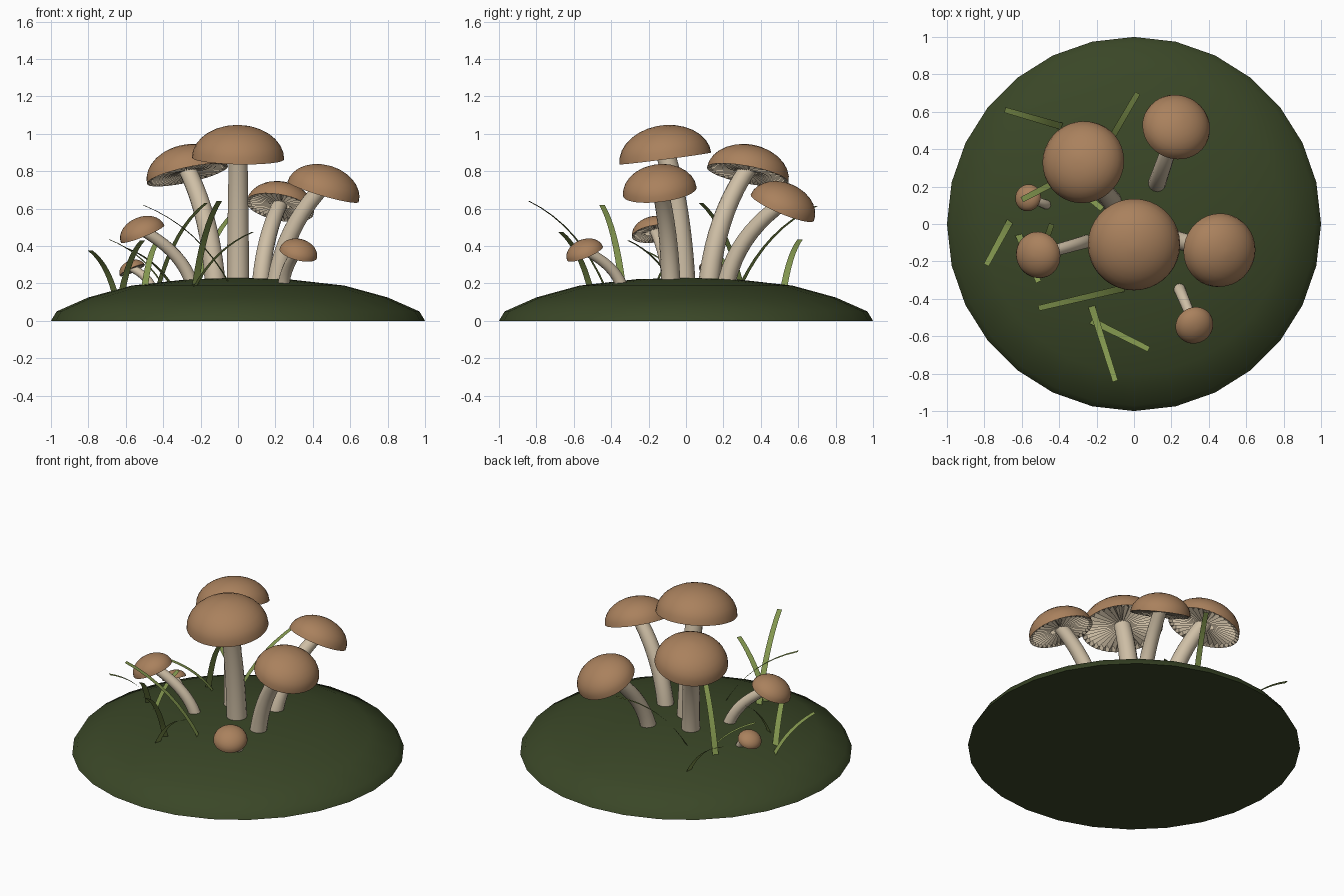
import bpy, bmesh, math
from mathutils import Vector

cube = bpy.data.objects.get("Cube")
if cube:
    bpy.data.objects.remove(cube, do_unlink=True)


def make_material(name, rgb):
    mat = bpy.data.materials.new(name)
    mat.use_nodes = True
    mat.diffuse_color = (*rgb, 1)
    mat.node_tree.nodes["Principled BSDF"].inputs["Base Color"].default_value = (*rgb, 1)
    return mat


MOSS = make_material("moss green", (0.042, 0.062, 0.02))
TAN = make_material("cap brown", (0.40, 0.22, 0.11))
CREAM = make_material("stem cream", (0.62, 0.52, 0.38))
GRASS = make_material("grass green", (0.22, 0.30, 0.075))


def finish(name, bm, materials, smooth_angle=50):
    mesh = bpy.data.meshes.new(name)
    bm.to_mesh(mesh)
    bm.free()
    for mat in materials:
        mesh.materials.append(mat)
    obj = bpy.data.objects.new(name, mesh)
    bpy.context.collection.objects.link(obj)
    bpy.ops.object.select_all(action="DESELECT")
    obj.select_set(True)
    bpy.context.view_layer.objects.active = obj
    bpy.ops.object.shade_smooth_by_angle(angle=math.radians(smooth_angle))
    return obj


def ring(bm, radius, heights, count):
    """Circle of vertices; heights repeat around it."""
    return [bm.verts.new((radius * math.sin(a), radius * math.cos(a), heights[i % len(heights)]))
            for i in range(count) for a in [math.tau * i / count]]


def bridge(bm, low, high, index=0):
    n = len(low)
    for i in range(n):
        j = (i + 1) % n
        bm.faces.new((low[i], low[j], high[j], high[i])).material_index = index


def fan(bm, loop, height, index=0):
    tip = bm.verts.new((0, 0, height))
    for i, v in enumerate(loop):
        bm.faces.new((v, loop[(i + 1) % len(loop)], tip)).material_index = index


def bezier(a, b, c, t):
    return a * (1 - t) ** 2 + b * 2 * t * (1 - t) + c * t * t


def build_mound():
    profile = [(1, 0), (0.97, 0.05), (0.8, 0.125), (0.57, 0.188), (0.27, 0.222)]
    bm = bmesh.new()
    rings = [ring(bm, r, [z], 28) for r, z in profile]
    for low, high in zip(rings, rings[1:]):
        bridge(bm, low, high)
    fan(bm, rings[-1], 0.23)
    bm.faces.new(rings[0])
    bmesh.ops.recalc_face_normals(bm, faces=bm.faces)
    finish("moss_mound", bm, [MOSS])


def build_cap(name, centre, normal, radius):
    bm = bmesh.new()
    # Domed top
    angles = [math.radians(a) for a in range(0, 90, 12)]
    rings = [ring(bm, radius * math.cos(a), [0.72 * radius * math.sin(a)], 36) for a in angles]
    for low, high in zip(rings, rings[1:]):
        bridge(bm, low, high)
    fan(bm, rings[-1], 0.72 * radius)
    # Pleated gills underneath
    outer = ring(bm, radius * 0.995, [0], 72)
    middle = ring(bm, radius * 0.9, [0.0, 0.13 * radius], 72)
    inner = ring(bm, radius * 0.22, [0.06 * radius, 0.13 * radius], 72)
    bridge(bm, outer, middle, 1)
    bridge(bm, middle, inner, 1)
    fan(bm, inner, 0.14 * radius, 1)
    for face in bm.faces:
        face.normal_update()
        if (face.normal.z > 0) == (face.material_index == 1):
            face.normal_flip()
    cap = finish(name, bm, [TAN, CREAM], 25)
    cap.location = centre
    cap.rotation_euler = Vector((0, 0, 1)).rotation_difference(normal).to_euler()


def build_stem(name, base, top, radius):
    bend = base.lerp(top, 0.15)
    bend.z = base.z + 0.6 * (top.z - base.z)
    steps, sides = 10, 14
    bm = bmesh.new()
    loops = []
    for s in range(steps + 1):
        t = s / steps
        point = bezier(base, bend, top, t)
        along = ((bend - base) * (1 - t) + (top - bend) * t).normalized()
        turn = Vector((0, 0, 1)).rotation_difference(along)
        loop = ring(bm, radius * (1.05 - 0.2 * t), [0], sides)
        for v in loop:
            v.co = point + turn @ v.co
        loops.append(loop)
    for low, high in zip(loops, loops[1:]):
        bridge(bm, low, high)
    bm.faces.new(loops[0])
    bm.faces.new(loops[-1])
    bmesh.ops.recalc_face_normals(bm, faces=bm.faces)
    finish(name, bm, [CREAM])


def build_blade(name, base, tip):
    bend = base.lerp(tip, 0.35)
    bend.z = base.z + 0.72 * (tip.z - base.z)
    lean = tip - base
    side = Vector((-lean.y, lean.x, 0)).normalized()
    bm = bmesh.new()
    pairs = []
    for s in range(9):
        t = s / 8
        point = bezier(base, bend, tip, t)
        half = side * (0.019 - 0.004 * t)
        pairs.append((bm.verts.new(point - half), bm.verts.new(point + half)))
    for (a, b), (c, d) in zip(pairs, pairs[1:]):
        bm.faces.new((a, c, d, b))
    bmesh.ops.reverse_faces(bm, faces=bm.faces)
    for face in bm.faces:
        face.normal_update()
    if sum(f.normal.z for f in bm.faces) < 0:
        bmesh.ops.reverse_faces(bm, faces=bm.faces)
    finish(name, bm, [GRASS])


build_mound()

# Mushrooms: stem base, cap rim centre, cap axis, cap radius
mushrooms = {
    "tall_middle": ((0, -0.01), (0, -0.11, 0.868), (0.02, -0.13, 1), 0.247),
    "back_right": ((-0.12, 0.12), (-0.27, 0.33, 0.78), (-0.22, 0.19, 1), 0.222),
    "left": ((0.2, -0.08), (0.455, -0.14, 0.69), (0.29, -0.12, 1), 0.198),
    "back_left": ((0.12, 0.21), (0.225, 0.515, 0.605), (0.2, 0.42, 1), 0.183),
    "right": ((-0.24, -0.09), (-0.51, -0.165, 0.465), (-0.4, -0.15, 1), 0.125),
    "small_front": ((0.24, -0.34), (0.322, -0.54, 0.36), (0.26, -0.4, 1), 0.103),
    "tiny_right": ((-0.46, 0.1), (-0.565, 0.14, 0.27), (-0.45, 0.2, 1), 0.073),
}
for name, (foot, centre, axis, radius) in mushrooms.items():
    centre, axis = Vector(centre), Vector(axis).normalized()
    build_cap(name + "_cap", centre, axis, radius)
    build_stem(name + "_stem", Vector((*foot, 0.17)), centre + axis * radius * 0.2,
               0.01 + 0.2 * radius)

# Grass blades: root and tip
blades = [
    ((-0.23, -0.43), (-0.1, -0.84, 0.64)),
    ((-0.24, -0.51), (0.08, -0.67, 0.475)),
    ((-0.04, -0.34), (-0.51, -0.45, 0.62)),
    ((-0.66, 0.02), (-0.79, -0.22, 0.375)),
    ((-0.62, -0.05), (-0.51, -0.31, 0.43)),
    ((-0.5, -0.17), (-0.44, 0, 0.41)),
    ((-0.43, 0.3), (-0.17, 0.08, 0.63)),
    ((-0.35, 0.26), (-0.6, 0.13, 0.39)),
    ((-0.38, 0.52), (-0.69, 0.61, 0.435)),
    ((-0.22, 0.29), (0.02, 0.7, 0.615)),
]
for i, (root, tip) in enumerate(blades, 1):
    ground = 0.22 - 0.11 * (root[0] ** 2 + root[1] ** 2)
    build_blade(f"grass_blade_{i}", Vector((*root, ground - 0.02)), Vector(tip))
